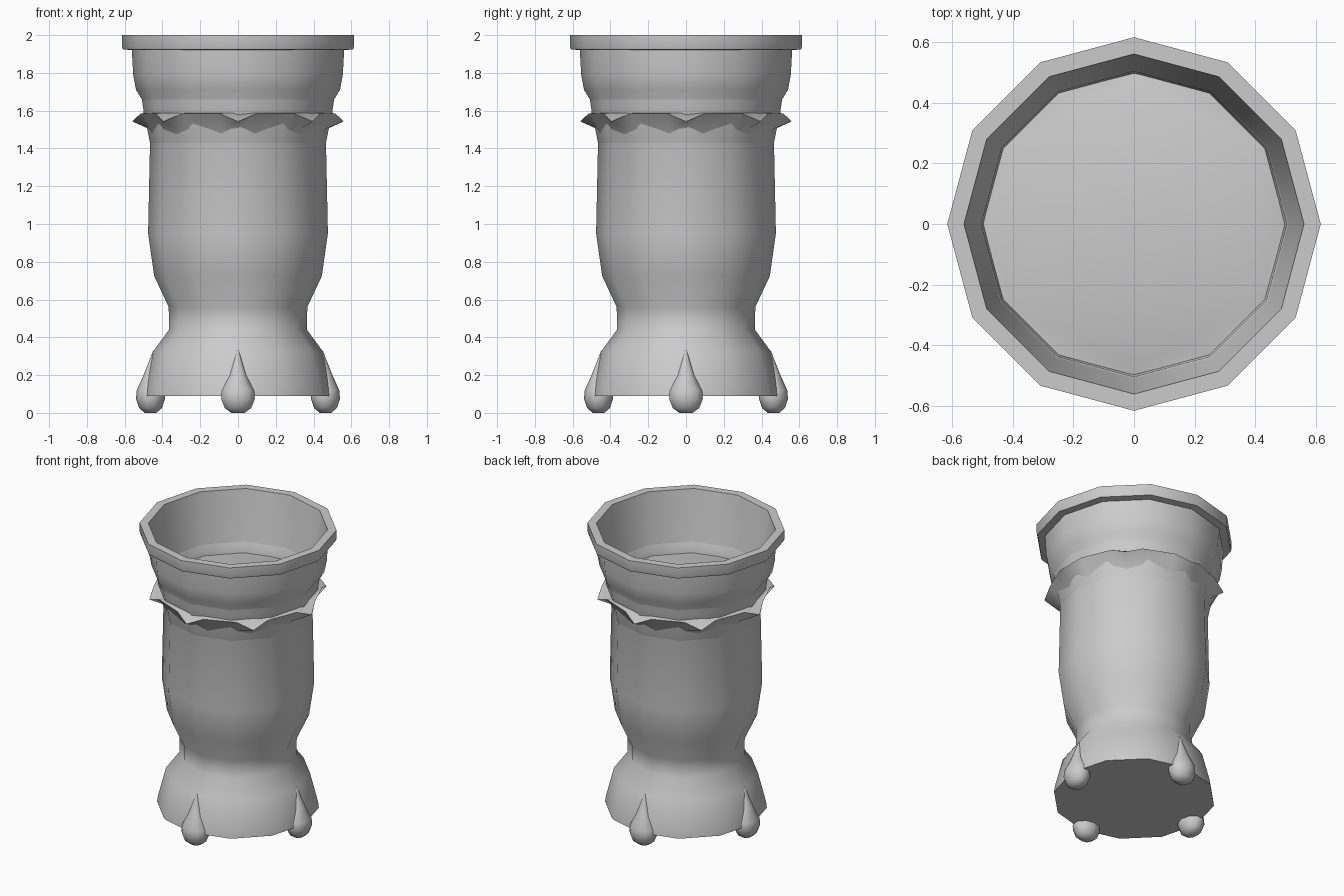
import bpy
import bmesh
from math import cos, sin, pi, radians

cube = bpy.data.objects.get("Cube")
if cube:
    bpy.data.objects.remove(cube)

# Single plain grey clay
clay = bpy.data.materials.new("grey clay")
clay.use_nodes = True
GREY = (0.6, 0.6, 0.6, 1)
clay.diffuse_color = GREY
clay.node_tree.nodes["Principled BSDF"].inputs["Base Color"].default_value = GREY


def build(name, rings, angle):
    """Skin a stack of rings (equal point counts), capping both ends."""
    bm = bmesh.new()
    loops = [[bm.verts.new(p) for p in ring] for ring in rings]
    n = len(loops[0])
    for a, b in zip(loops, loops[1:]):
        for i in range(n):
            j = (i + 1) % n
            bm.faces.new((a[i], a[j], b[j], b[i]))
    bm.faces.new(loops[0][::-1])
    bm.faces.new(loops[-1])
    bmesh.ops.recalc_face_normals(bm, faces=bm.faces)
    mesh = bpy.data.meshes.new(name)
    bm.to_mesh(mesh)
    bm.free()
    mesh.materials.append(clay)
    obj = bpy.data.objects.new(name, mesh)
    bpy.context.collection.objects.link(obj)
    bpy.ops.object.select_all(action='DESELECT')
    obj.select_set(True)
    bpy.context.view_layer.objects.active = obj
    bpy.ops.object.shade_smooth_by_angle(angle=radians(angle))
    return obj


def circle(r, z, n=12, cx=0, cy=0, sx=1, sy=1):
    return [(cx + sx * r * cos(2 * pi * i / n),
             cy + sy * r * sin(2 * pi * i / n), z) for i in range(n)]


# Pot: outer wall from the base up, over the rim, then down the hollow
outer = [(0.505, 0.09), (0.5, 0.13), (0.45, 0.325), (0.365, 0.44),
         (0.367, 0.56), (0.444, 0.725), (0.476, 0.95), (0.465, 1.47),
         (0.5, 1.58), (0.503, 1.65), (0.54, 1.71), (0.555, 1.79),
         (0.562, 1.92), (0.61, 1.925), (0.615, 1.94), (0.615, 2.0)]
hollow = [(0.56, 2.0), (0.5, 1.6), (0.42, 1.2), (0.25, 0.95), (0.05, 0.9)]
build("pot_body", [circle(r, z) for r, z in outer + hollow], 62)

# Ruffled collar with eight drooping points
edge = []
for k in range(8):
    for offset, r, z in ((-11, 0.525, 1.585), (0, 0.56, 1.543), (11, 0.525, 1.585)):
        a = radians(45 * k + offset)
        edge.append((r * cos(a), r * sin(a), z))


def follow(r, z):
    """Ring lined up with the ruffle points, at constant radius."""
    out = []
    for x, y, _ in edge:
        d = (x * x + y * y) ** 0.5
        out.append((x / d * r, y / d * r, z))
    return out


build("ruffled_collar",
      [follow(0.445, 1.45), follow(0.475, 1.505), edge, follow(0.485, 1.588)], 60)

# Four teardrop feet blending up into the flared base
foot = [(0.03, 0.0, 0.463), (0.06, 0.025, 0.463), (0.077, 0.075, 0.463),
        (0.073, 0.12, 0.463), (0.037, 0.2, 0.463), (0.004, 0.33, 0.445)]
for k, side in enumerate(("left", "back", "right", "front")):
    rings = [circle(r, z, 10, cx=c, sy=1.22) for r, z, c in foot]
    ob = build(side + "_foot", rings, 60)
    ob.rotation_euler.z = k * pi / 2
